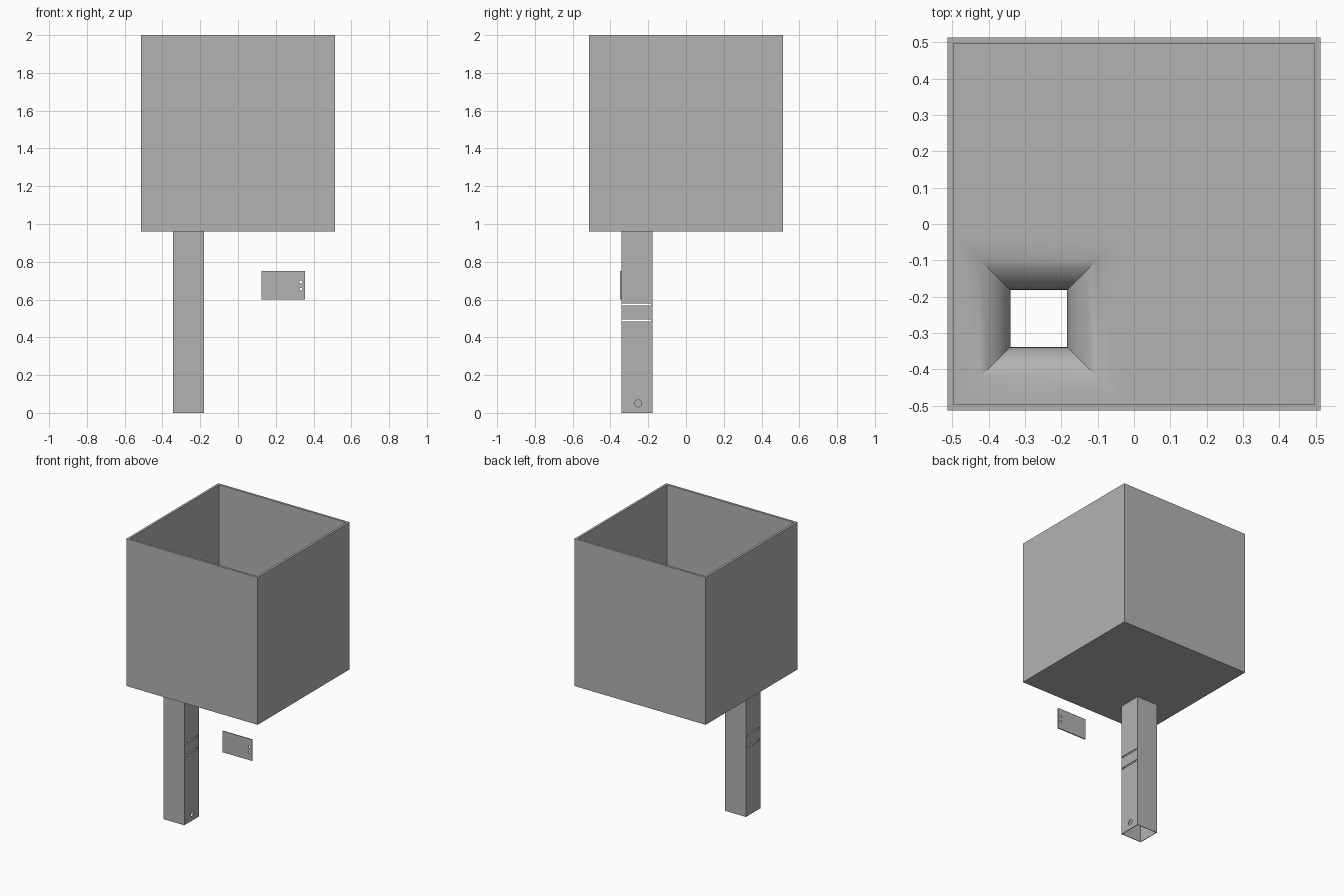
import bpy, bmesh
from math import sin, cos, pi
from mathutils import Matrix

cube = bpy.data.objects.get("Cube")
if cube:
    bpy.data.objects.remove(cube)

grey = bpy.data.materials.new("plain grey")
grey.use_nodes = True
colour = (0.45, 0.45, 0.45, 1)
grey.diffuse_color = colour
grey.node_tree.nodes["Principled BSDF"].inputs["Base Color"].default_value = colour

HALF, WALL, TOP, BASE = 0.513, 0.016, 2.0, 0.96   # hopper
FLOOR, FLARE = 1.08, 0.15                         # sloped floor around the outlet
CX, CY, TUBE, BORE = -0.262, -0.26, 0.082, 0.078  # leg tube


def finish(name, bm):
    bmesh.ops.recalc_face_normals(bm, faces=bm.faces)
    mesh = bpy.data.meshes.new(name)
    bm.to_mesh(mesh)
    bm.free()
    mesh.materials.append(grey)
    obj = bpy.data.objects.new(name, mesh)
    bpy.context.collection.objects.link(obj)
    return obj


def square_loft(name, rings):
    """Join square rings (x, y, half width, z) into a closed ring-shaped solid."""
    bm = bmesh.new()
    loops = [[bm.verts.new((x + sx * h, y + sy * h, z))
              for sx, sy in ((-1, -1), (1, -1), (1, 1), (-1, 1))]
             for x, y, h, z in rings]
    for a, b in zip(loops, loops[1:] + loops[:1]):
        for i in range(4):
            j = (i + 1) % 4
            bm.faces.new((a[i], a[j], b[j], b[i]))
    return finish(name, bm)


def cut(obj, name, build):
    """Subtract a hidden helper shape from a part."""
    bm = bmesh.new()
    build(bm)
    tool = finish(name, bm)
    tool.hide_render = True
    tool.hide_set(True)
    tool.display_type = 'WIRE'
    mod = obj.modifiers.new(name, 'BOOLEAN')
    mod.operation = 'DIFFERENCE'
    mod.solver = 'EXACT'
    mod.object = tool
    bpy.context.view_layer.objects.active = obj
    bpy.ops.object.modifier_apply(modifier=name)
    bpy.data.objects.remove(tool)


def box(size, at):
    return lambda bm: bmesh.ops.create_cube(
        bm, size=1, matrix=Matrix.Translation(at) @ Matrix.Diagonal((*size, 1)))


def rod(radius, length, at, axis):
    turn = Matrix.Rotation(pi / 2, 4, axis)
    return lambda bm: bmesh.ops.create_cone(
        bm, cap_ends=True, segments=24, radius1=radius, radius2=radius,
        depth=length, matrix=Matrix.Translation(at) @ turn)


# Hopper: open box whose floor curves down into a square outlet
steps = 10
flare = []
for k in range(steps + 1):
    t = pi / 2 * (1 - k / steps)
    flare.append((CX, CY, BORE + FLARE * (1 - cos(t)),
                  BASE + (FLOOR - BASE) * sin(t)))
hopper = square_loft("hopper", [
    (0, 0, HALF, BASE), (0, 0, HALF, TOP), (0, 0, HALF - WALL, TOP),
    (0, 0, HALF - WALL, FLOOR)] + flare)
bpy.context.view_layer.objects.active = hopper
hopper.select_set(True)
bpy.ops.object.shade_smooth_by_angle(angle=pi / 6)
hopper.select_set(False)

# Leg tube: hollow square pipe
tube = square_loft("leg_tube", [(CX, CY, TUBE, 0), (CX, CY, TUBE, BASE),
                                (CX, CY, BORE, BASE), (CX, CY, BORE, 0)])
# Two slots through both side walls
for z in (0.488, 0.573):
    cut(tube, "slot_cutter", box((0.3, 2 * BORE, 0.011), (CX, CY, z)))
# Round hole in the left wall only
cut(tube, "hole_cutter", rod(0.018, 0.06, (CX + TUBE, -0.253, 0.05), 'Y'))

# Slide gate: loose thin plate with two pull holes
bm = bmesh.new()
box((0.23, 0.007, 0.15), (0.24, -0.346, 0.675))(bm)
gate = finish("slide_gate", bm)
for z in (0.655, 0.692):
    cut(gate, "pull_cutter", rod(0.008, 0.05, (0.333, -0.346, z), 'X'))
